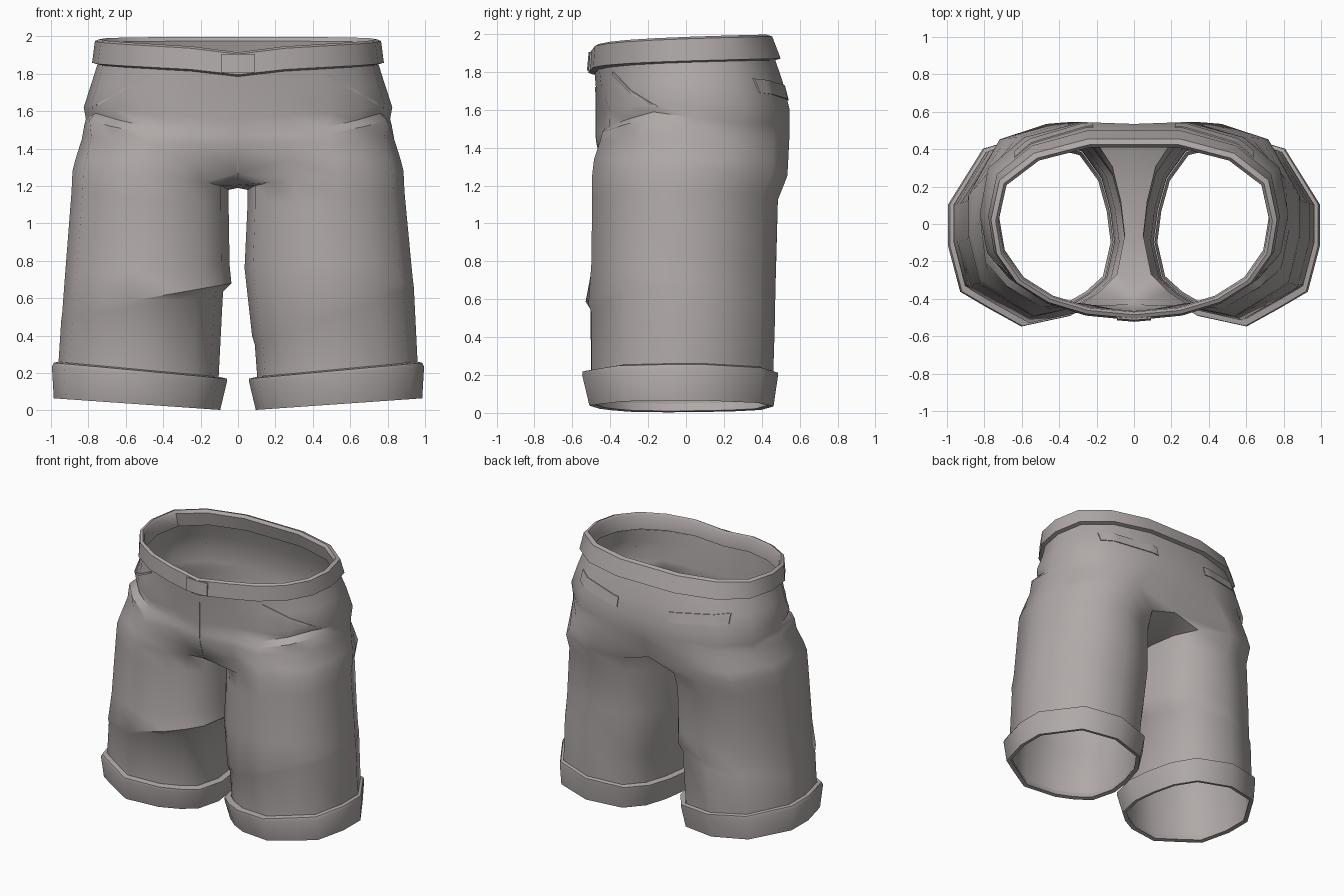
import bpy, bmesh, math
from mathutils import Vector
from mathutils.bvhtree import BVHTree

if "Cube" in bpy.data.objects:
    bpy.data.objects.remove(bpy.data.objects["Cube"])

cloth = bpy.data.materials.new("warm grey cloth")
cloth.diffuse_color = (0.43, 0.395, 0.39, 1)
cloth.use_nodes = True
cloth.node_tree.nodes["Principled BSDF"].inputs["Base Color"].default_value = cloth.diffuse_color

# Half waist outline, front centre to back centre (fractions of half width, depth)
HALF = [(0, 0), (.33, .025), (.6, .09), (.82, .2), (.96, .36),
        (1, .55), (.94, .77), (.70, .92), (.32, 1), (0, 1)]
# Closed leg outline: ten outer points matching the waist, then four inner ones
LEG = [(.16, .13), (.30, .055), (.58, 0), (.78, .10), (.93, .18), (1, .42), (1, .63),
       (.80, .92), (.50, 1), (.20, .93), (.08, .78), (.025, .6), (0, .42), (.05, .22)]
FOLD = [0, .1, .7, 1, .8, .1, 0, 0, 0, 0]   # where the hip fold bulges
LIFT = [0, 0, .1, .55, 1, .5, 0, 0, 0, 0]   # how the hip fold climbs outward


def lerp(a, b, t):
    return a + (b - a) * t


def hip_ring(zf, zb, xo, yf, yb, w=0, bump=0, lift=0, yfc=None, ybc=None):
    """Half ring; w blends from waist outline towards leg outline."""
    ring = []
    for i, (u, v) in enumerate(HALF):
        lu, lv = LEG[i]
        if 0 < i < 9:
            k = w if i < 6 else w * w
            u, v = lerp(u, lu, k), lerp(v, lv, k)
        x, y = xo * u, lerp(yf, yb, v)
        if i == 0 and yfc is not None:
            y = yfc
        if i == 9 and ybc is not None:
            y = ybc
        out = Vector((x, y)).normalized() * bump * FOLD[i]
        ring.append((x + out.x, y + out.y, lerp(zf, zb, v ** .26) + lift * LIFT[i]))
    return ring


def leg_ring(zo, zi, xi, xo, yf, yb, p=1):
    return [(lerp(xi, xo, u), lerp(yf, yb, v), lerp(zi, zo, u ** p)) for u, v in LEG]


def skin(bm, rings, side, closed):
    """Bridge successive rings; side -1 mirrors across x."""
    vs = [[bm.verts.new((side * x, y, z)) for x, y, z in r] for r in rings]
    for a, b in zip(vs, vs[1:]):
        n = len(a)
        for i in range(n if closed else n - 1):
            j = (i + 1) % n
            q = [a[i], b[i], b[j], a[j]]
            bm.faces.new(q if side > 0 else q[::-1])


def finish(bm, name, angle=40):
    bmesh.ops.remove_doubles(bm, verts=bm.verts, dist=.0005)
    me = bpy.data.meshes.new(name)
    bm.to_mesh(me)
    bm.free()
    me.materials.append(cloth)
    ob = bpy.data.objects.new(name, me)
    bpy.context.collection.objects.link(ob)
    bpy.ops.object.select_all(action='DESELECT')
    ob.select_set(True)
    bpy.context.view_layer.objects.active = ob
    bpy.ops.object.shade_smooth_by_angle(angle=math.radians(angle))
    return ob


# Hips and legs in one skin
hips = [hip_ring(1.82, 1.88, .745, -.485, .465),
        hip_ring(1.71, 1.75, .785, -.475, .51, .1),
        hip_ring(1.56, 1.61, .825, -.465, .545, .3, 0, .04, -.475, .535),
        hip_ring(1.49, 1.53, .815, -.465, .545, .4, -.015, .07, -.475, .53),
        hip_ring(1.465, 1.49, .82, -.475, .545, .5, .025, .07, -.475, .525),
        hip_ring(1.42, 1.44, .835, -.482, .545, .7, 0, .03, -.47, .51),
        hip_ring(1.34, 1.34, .87, -.493, .54, .92)]
hips[-1][0], hips[-1][9] = (0, -.43, 1.27), (0, .46, 1.29)
crotch = [(0, .35, 1.225), (0, .14, 1.195), (0, -.1, 1.19), (0, -.33, 1.205)]
thigh = [(1.28, 1.18, .05, .885, -.495, .535, .5), (1.17, 1.08, .05, .89, -.495, .485)]
left_folds = [(.72, .78, .045, .925, -.50, .475), (.52, .68, .035, .94, -.53, .47),
              (.485, .635, .08, .945, -.505, .47)]
right_folds = [(.80, .76, .035, .925, -.50, .475), (.70, .40, .075, .935, -.515, .47),
               (.66, .35, .09, .94, -.50, .47)]
hem = [(.22, .15, .105, .962, -.5, .46), (.11, .05, .105, .965, -.5, .455)]

bm = bmesh.new()
for side, folds in ((-1, left_folds), (1, right_folds)):
    skin(bm, hips, side, False)
    skin(bm, [hips[-1] + crotch] + [leg_ring(*r) for r in thigh + folds + hem], side, True)
body = finish(bm, "shorts_body", 45)

# Waistband with a rolled rim
bm = bmesh.new()
band = [hip_ring(1.80, 1.87, .72, -.465, .44), hip_ring(1.90, 1.975, .725, -.47, .41),
        hip_ring(1.915, 1.997, .74, -.485, .425), hip_ring(1.905, 1.987, .765, -.505, .455),
        hip_ring(1.795, 1.87, .78, -.515, .50), hip_ring(1.785, 1.86, .745, -.485, .465)]
for side in (-1, 1):
    skin(bm, band, side, False)
waistband = finish(bm, "waistband")

# Turned-up cuffs
cuff = [(.26, .18, .10, .962, -.505, .462), (.255, .17, .06, .985, -.545, .485),
        (.235, .15, .06, .995, -.548, .485), (.065, .003, .095, .985, -.51, .462),
        (.07, .01, .125, .955, -.48, .432), (.11, .05, .11, .96, -.495, .45)]
for side, name in ((-1, "left_cuff"), (1, "right_cuff")):
    bm = bmesh.new()
    skin(bm, [leg_ring(*r) for r in cuff], side, True)
    finish(bm, name, 48)


def patch(name, target, corners, facing, offset=.006, nu=8, nv=2):
    """Thin panel laid on target; corners are (x, z) going round."""
    src = bmesh.new()
    src.from_mesh(target.data)
    tree = BVHTree.FromBMesh(src)
    src.free()
    a, b, c, d = (Vector(p) for p in corners)
    bm = bmesh.new()
    grid = []
    for j in range(nv + 1):
        row = []
        for i in range(nu + 1):
            p = a.lerp(b, i / nu).lerp(d.lerp(c, i / nu), j / nv)
            hit = tree.ray_cast(Vector((p.x, 2 * facing, p.y)), Vector((0, -facing, 0)))[0]
            hit = hit or tree.find_nearest(Vector((p.x, .5 * facing, p.y)))[0]
            row.append(bm.verts.new((p.x, hit.y + facing * offset, p.y)))
        grid.append(row)
    for r, s in zip(grid, grid[1:]):
        for i in range(nu):
            bm.faces.new([r[i], r[i + 1], s[i + 1], s[i]])
    bm.normal_update()
    if sum(f.normal.y for f in bm.faces) * facing < 0:
        bmesh.ops.reverse_faces(bm, faces=bm.faces)
    # Short skirt so the panel edge reads as stitched cloth
    rim = [e for e in bm.edges if e.is_boundary]
    ext = bmesh.ops.extrude_edge_only(bm, edges=rim)["geom"]
    for v in ext:
        if isinstance(v, bmesh.types.BMVert):
            v.co.y -= facing * offset
    return finish(bm, name)


# Belt loop plate, fly seam, pockets
patch("front_belt_loop", waistband, [(-.09, 1.808), (.09, 1.808), (.09, 1.905), (-.09, 1.905)],
      -1, .009, 4)
patch("fly_seam", body, [(-.003, 1.23), (.003, 1.23), (.003, 1.72), (-.003, 1.72)], -1, .004, 1, 12)
for s, n in ((-1, "left"), (1, "right")):
    patch(n + "_back_pocket", body,
          [(s * .22, 1.65), (s * .64, 1.69), (s * .64, 1.765), (s * .22, 1.725)], 1, .007, 14, 4)
    patch(n + "_front_pocket_edge", body,
          [(s * .48, 1.80), (s * .78, 1.625), (s * .78, 1.612), (s * .48, 1.785)], -1, .006, 12, 1)
